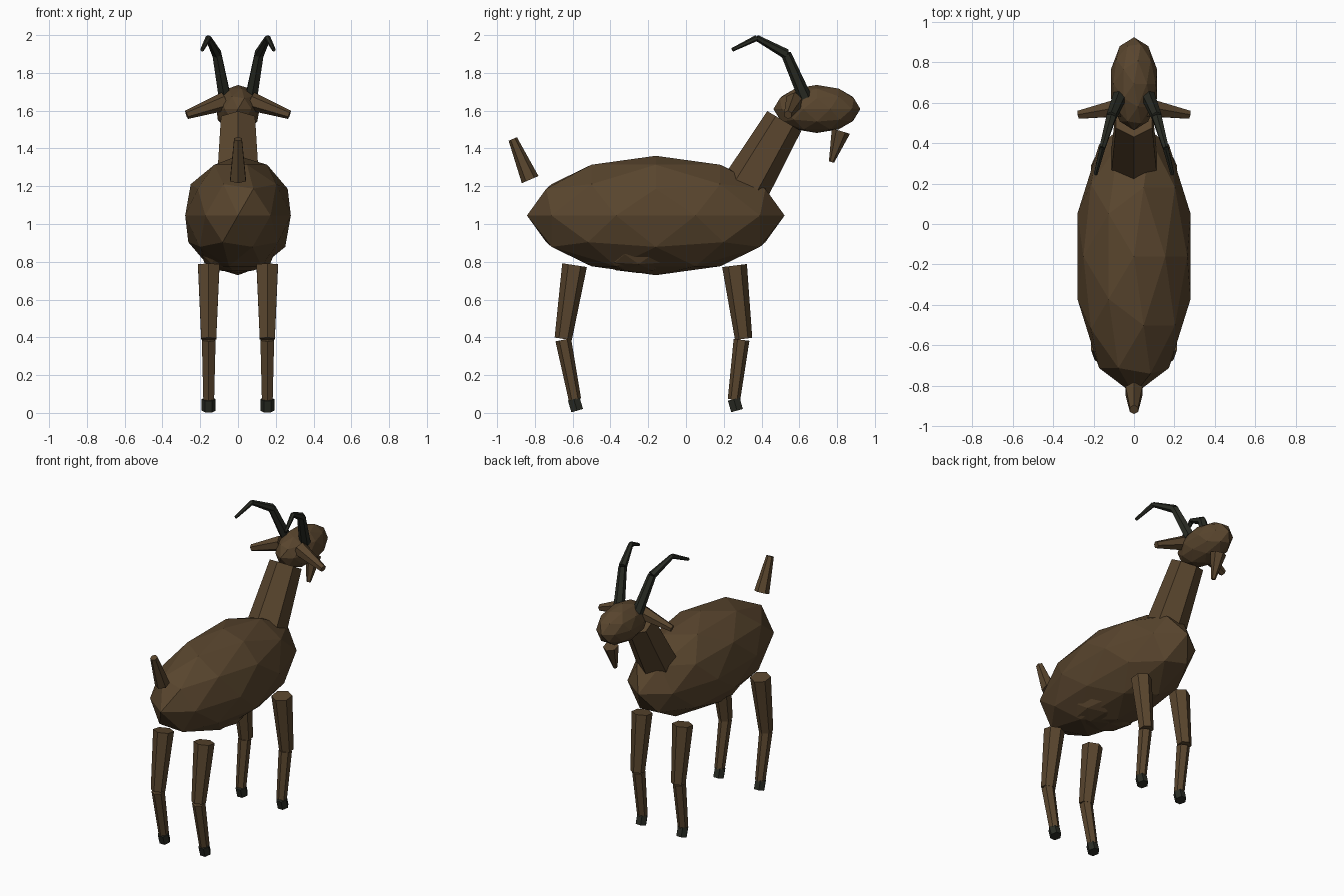
import bpy, math
from mathutils import Vector

cube = bpy.data.objects.get("Cube")
if cube:
    bpy.data.objects.remove(cube, do_unlink=True)


def make_material(name, color):
    m = bpy.data.materials.new(name)
    m.use_nodes = True
    m.diffuse_color = (*color, 1)
    m.node_tree.nodes["Principled BSDF"].inputs["Base Color"].default_value = (*color, 1)
    return m


FUR = make_material("brown fur", (0.10, 0.06, 0.027))
HORN = make_material("dark horn", (0.022, 0.024, 0.017))


def finish(name, mat):
    obj = bpy.context.object
    obj.name = name
    obj.data.materials.append(mat)
    return obj


def blob(name, center, radii):
    """Faceted ellipsoid."""
    bpy.ops.mesh.primitive_ico_sphere_add(subdivisions=2, radius=1, location=center)
    obj = finish(name, FUR)
    obj.scale = radii


def limb(name, start, end, r1, r2, mat=FUR, sides=6, spin=0):
    """Tapered prism running from start to end, one corner toward +y or spun."""
    a, b = Vector(start), Vector(end)
    axis = b - a
    bpy.ops.mesh.primitive_cone_add(vertices=sides, radius1=r1, radius2=r2,
                                    depth=axis.length, location=(a + b) / 2)
    obj = finish(name, mat)
    z = axis.normalized()
    # keep the cross-section aligned with the world x axis where possible
    ref = Vector((0, 1, 0)) if abs(z.x) > 0.8 else Vector((1, 0, 0))
    x = (ref - z * ref.dot(z)).normalized()
    y = z.cross(x)
    rot = x.to_track_quat('X', 'Z').to_matrix()
    for i, col in enumerate((x, y, z)):
        for j in range(3):
            rot[j][i] = col[j]
    for v in obj.data.vertices:
        c, s = math.cos(spin), math.sin(spin)
        px, py, pz = v.co
        v.co = rot @ Vector((c * px - s * py, s * px + c * py, pz))


# Torso, belly and head
blob("body", (0, -0.16, 1.045), (0.294, 0.682, 0.316))
blob("belly", (0, -0.25, 0.84), (0.2, 0.24, 0.1))
blob("head", (0, 0.693, 1.609), (0.12, 0.23, 0.127))

# Neck, tail and beard
limb("neck", (0, 0.305, 1.177), (0, 0.52, 1.545), 0.13, 0.104)
limb("tail", (0, -0.825, 1.235), (0, -0.917, 1.45), 0.048, 0.024)
limb("beard", (0, 0.82, 1.492), (0, 0.77, 1.328), 0.05, 0.014)

# Leg joints as (y, z): hip, knee top, knee bottom, ankle, hoof top, hoof bottom
LEGS = {
    "front": ((0.257, 0.78), (0.305, 0.392), (0.294, 0.387), (0.254, 0.07), (0.253, 0.073), (0.27, 0.012)),
    "rear": ((-0.59, 0.782), (-0.65, 0.392), (-0.65, 0.387), (-0.588, 0.07), (-0.594, 0.073), (-0.576, 0.012)),
}
# Horn path as (x, y, z, radius)
HORN_PATH = ((0.07, 0.63, 1.67, 0.036), (0.112, 0.53, 1.9, 0.027),
             (0.157, 0.375, 1.985, 0.016), (0.19, 0.245, 1.922, 0.01))

for side, sx in (("left", 1), ("right", -1)):
    # Legs and hooves
    for pair, pts in LEGS.items():
        p = [(sx * 0.155, y, z) for y, z in pts]
        limb(f"{side}_{pair}_upper_leg", p[0], p[1], 0.066, 0.046)
        limb(f"{side}_{pair}_lower_leg", p[2], p[3], 0.042, 0.033)
        limb(f"{side}_{pair}_hoof", p[4], p[5], 0.037, 0.037, HORN, spin=math.pi / 6)
    # Ear
    limb(f"{side}_ear", (sx * 0.07, 0.575, 1.65), (sx * 0.272, 0.54, 1.578), 0.05, 0.023)
    # Curved horn in three tapering segments
    for i in range(3):
        (*a, ra), (*b, rb) = HORN_PATH[i:i + 2]
        limb(f"{side}_horn_{i + 1}", (sx * a[0], *a[1:]), (sx * b[0], *b[1:]), ra, rb, HORN)
